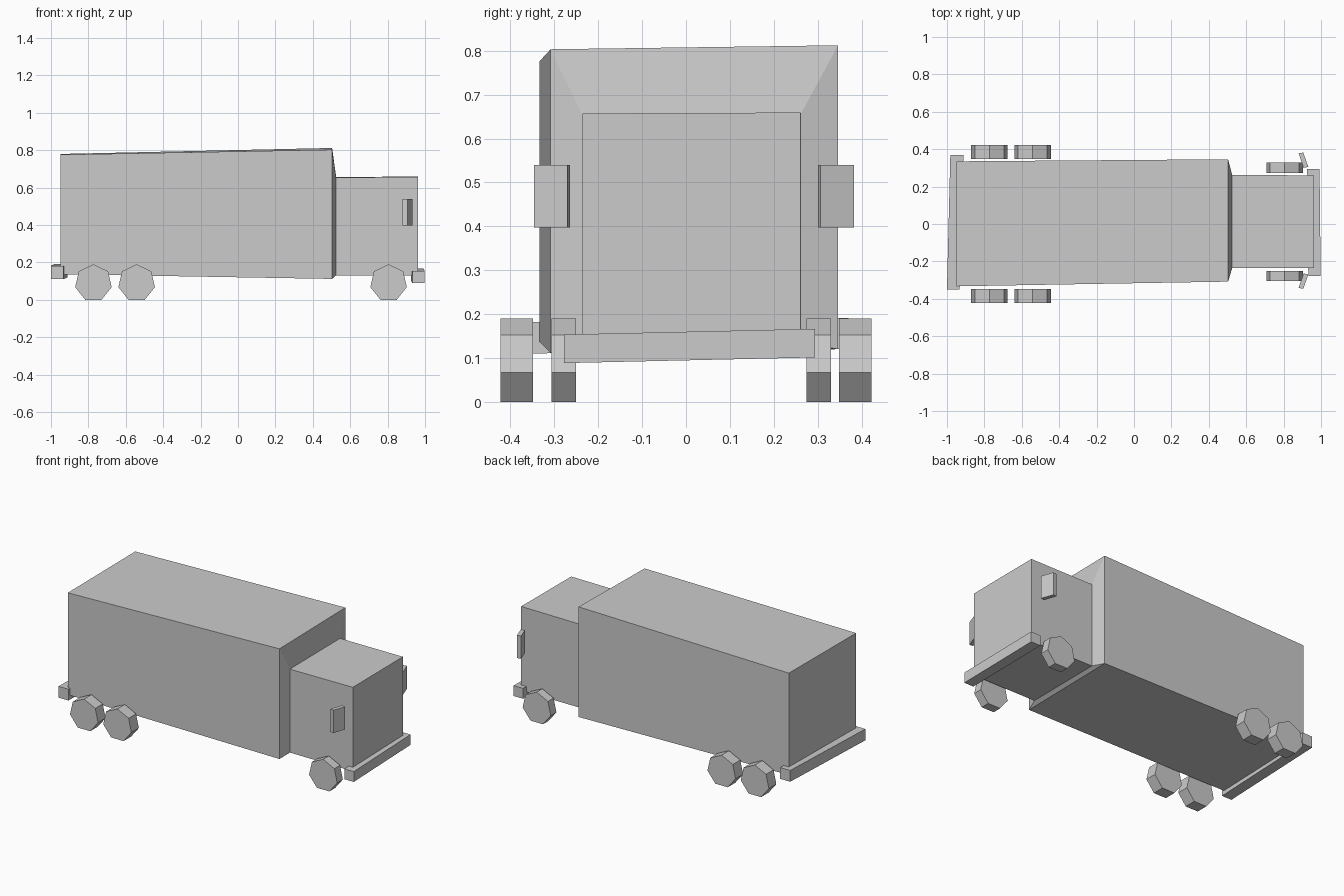
import bpy, bmesh
from math import sin, cos, tau

if "Cube" in bpy.data.objects:
    bpy.data.objects.remove(bpy.data.objects["Cube"])


def loft(name, rings):
    """Skin matching closed rings of points and cap both ends."""
    bm = bmesh.new()
    rows = [[bm.verts.new(p) for p in ring] for ring in rings]
    n = len(rows[0])
    for a, b in zip(rows, rows[1:]):
        for i in range(n):
            j = (i + 1) % n
            bm.faces.new((a[i], a[j], b[j], b[i]))
    bm.faces.new(rows[0])
    bm.faces.new(rows[-1])
    bmesh.ops.recalc_face_normals(bm, faces=bm.faces[:])
    mesh = bpy.data.meshes.new(name)
    bm.to_mesh(mesh)
    bm.free()
    obj = bpy.data.objects.new(name, mesh)
    bpy.context.collection.objects.link(obj)
    return obj


def section(x, y0, y1, z0, z1, lift):
    """Rectangle across the truck, raised slightly on its +y side."""
    return [(x, y0, z0), (x, y1, z0 + lift), (x, y1, z1 + lift), (x, y0, z1)]


# Cargo box, tapered shoulder and cab in one continuous shell
loft("truck_body", [
    section(-0.948, -0.333, 0.335, 0.137, 0.776, 0.004),
    section(0.503, -0.308, 0.346, 0.112, 0.803, 0.009),
    section(0.525, -0.236, 0.262, 0.131, 0.654, 0.003),
    section(0.962, -0.236, 0.260, 0.130, 0.657, 0.002),
])


# Bumpers: slim bars, slightly skewed end to end
def bumper(name, ends):
    loft(name, [[(x0, y, z0), (x1, y, z0), (x1, y, z1), (x0, y, z1)]
                for y, x0, x1, z0, z1 in ends])


bumper("front_bumper", [(-0.278, 0.932, 0.998, 0.089, 0.154),
                        (0.293, 0.926, 0.992, 0.102, 0.167)])
bumper("rear_bumper", [(-0.350, -1.0, -0.932, 0.111, 0.182),
                       (0.370, -0.982, -0.912, 0.121, 0.192)])


# Seven-sided wheels standing on the ground
def wheel(name, x, y0, y1, r=0.100):
    zc = r * cos(tau / 14)
    loft(name, [[(x + r * sin(tau * i / 7), y, zc + r * cos(tau * i / 7))
                 for i in range(7)] for y in (y0, y1)])


for side, s in (("left", 1), ("right", -1)):
    wheel(f"rear_wheel_{side}", -0.773, s * 0.348, s * 0.422)
    wheel(f"middle_wheel_{side}", -0.542, s * 0.348, s * 0.422)
    mid = 0.012  # the cab sits a little off centre
    wheel(f"front_wheel_{side}", 0.805, mid + s * 0.262, mid + s * 0.318)

    # Angled wing mirrors
    my = 0.018
    loft(f"mirror_{side}", [
        [(0.880, my + s * 0.360, z), (0.905, my + s * 0.364, z),
         (0.932, my + s * 0.288, z), (0.907, my + s * 0.282, z)]
        for z in (0.397, 0.540)])
